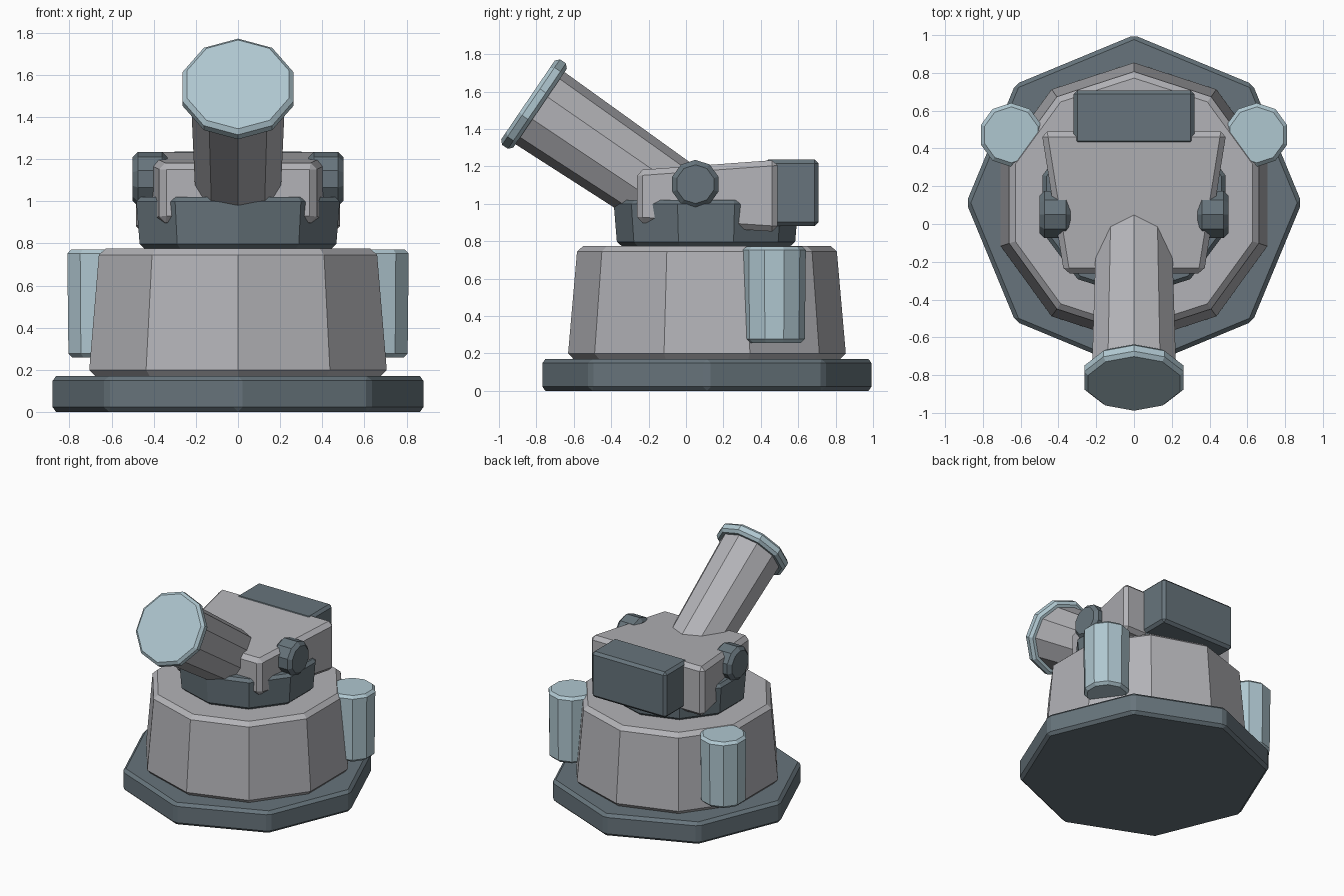
import bpy, bmesh, math
from mathutils import Matrix, Vector

if "Cube" in bpy.data.objects:
    bpy.data.objects.remove(bpy.data.objects["Cube"], do_unlink=True)


def material(name, rgb):
    m = bpy.data.materials.new(name)
    m.use_nodes = True
    m.diffuse_color = (*rgb, 1)
    m.node_tree.nodes["Principled BSDF"].inputs["Base Color"].default_value = (*rgb, 1)
    return m


GREY = material("light grey", (0.45, 0.45, 0.475))
SLATE = material("dark slate", (0.135, 0.175, 0.2))
BLUE = material("pale blue", (0.43, 0.57, 0.63))


def loft(name, lower, upper, mat, bevel=0.0, matrix=Matrix()):
    """Solid between two matching loops of points, with chamfered rims."""
    bm = bmesh.new()
    a = [bm.verts.new(p) for p in lower]
    b = [bm.verts.new(p) for p in upper]
    n = len(a)
    bm.faces.new(a)
    bm.faces.new(b)
    for i in range(n):
        j = (i + 1) % n
        bm.faces.new((a[i], a[j], b[j], b[i]))
    bmesh.ops.recalc_face_normals(bm, faces=bm.faces)
    mesh = bpy.data.meshes.new(name)
    bm.to_mesh(mesh)
    bm.free()
    mesh.materials.append(mat)
    ob = bpy.data.objects.new(name, mesh)
    ob.matrix_world = matrix
    bpy.context.collection.objects.link(ob)
    if bevel:
        mod = ob.modifiers.new("chamfer", "BEVEL")
        mod.width, mod.segments = bevel, 1
        mod.limit_method, mod.angle_limit = "ANGLE", math.radians(40)
    return ob


def ring(n, r, z, stretch=1.0):
    return [Vector((stretch * r * math.sin(k * math.tau / n), r * math.cos(k * math.tau / n), z))
            for k in range(n)]


def prism(name, n, r0, r1, length, mat, matrix, bevel=0.0, stretch=1.0):
    return loft(name, ring(n, r0, 0, stretch), ring(n, r1, length, stretch), mat, bevel, matrix)


def rect(half_w, half_w_back, y0, y1, z_front, z_back):
    return [(-half_w, y0, z_front), (half_w, y0, z_front),
            (half_w_back, y1, z_back), (-half_w_back, y1, z_back)]


def at(x, y, z):
    return Matrix.Translation((x, y, z))


# Foundation, drum and swivel ring share one off-centre axis
AXIS_Y = 0.112
prism("base_plate", 8, 0.888, 0.888, 0.17, SLATE, at(0, AXIS_Y, 0), 0.022)
prism("drum", 10, 0.745, 0.692, 0.605, GREY, at(0, AXIS_Y, 0.17), 0.03)
prism("swivel_ring", 10, 0.475, 0.495, 0.245, SLATE, at(0, AXIS_Y - 0.005, 0.775), 0.022, 1.03)

# Wedge-shaped housing and the box behind it
loft("turret_housing", rect(0.37, 0.49, -0.262, 0.49, 0.9, 0.85),
     rect(0.37, 0.49, -0.262, 0.49, 1.18, 1.235), GREY, 0.03)
loft("rear_box", rect(0.32, 0.32, 0.42, 0.708, 0.882, 0.882),
     rect(0.32, 0.32, 0.42, 0.708, 1.236, 1.236), SLATE, 0.02)

# Raised barrel, measured back from the muzzle centre
tilt = Matrix.Rotation(math.radians(55.8), 4, "X")
muzzle = at(0, -0.845, 1.555) @ tilt
prism("barrel", 10, 0.21, 0.234, 0.9, GREY, muzzle @ at(0, 0, -0.95))
prism("muzzle_collar", 10, 0.276, 0.276, 0.078, BLUE, muzzle @ at(0, 0, -0.078), 0.02)

# Paired pivots and canisters
for side, s in (("left", 1), ("right", -1)):
    turn = Matrix.Rotation(s * math.pi / 2, 4, "Y") @ Matrix.Rotation(math.pi / 2, 4, "Z")
    prism(side + "_pivot", 10, 0.13, 0.13, 0.165, SLATE, at(s * 0.335, 0.05, 1.105) @ turn, 0.025)
    prism(side + "_canister", 10, 0.163, 0.169, 0.515, BLUE, at(s * 0.65, 0.472, 0.257), 0.02)
